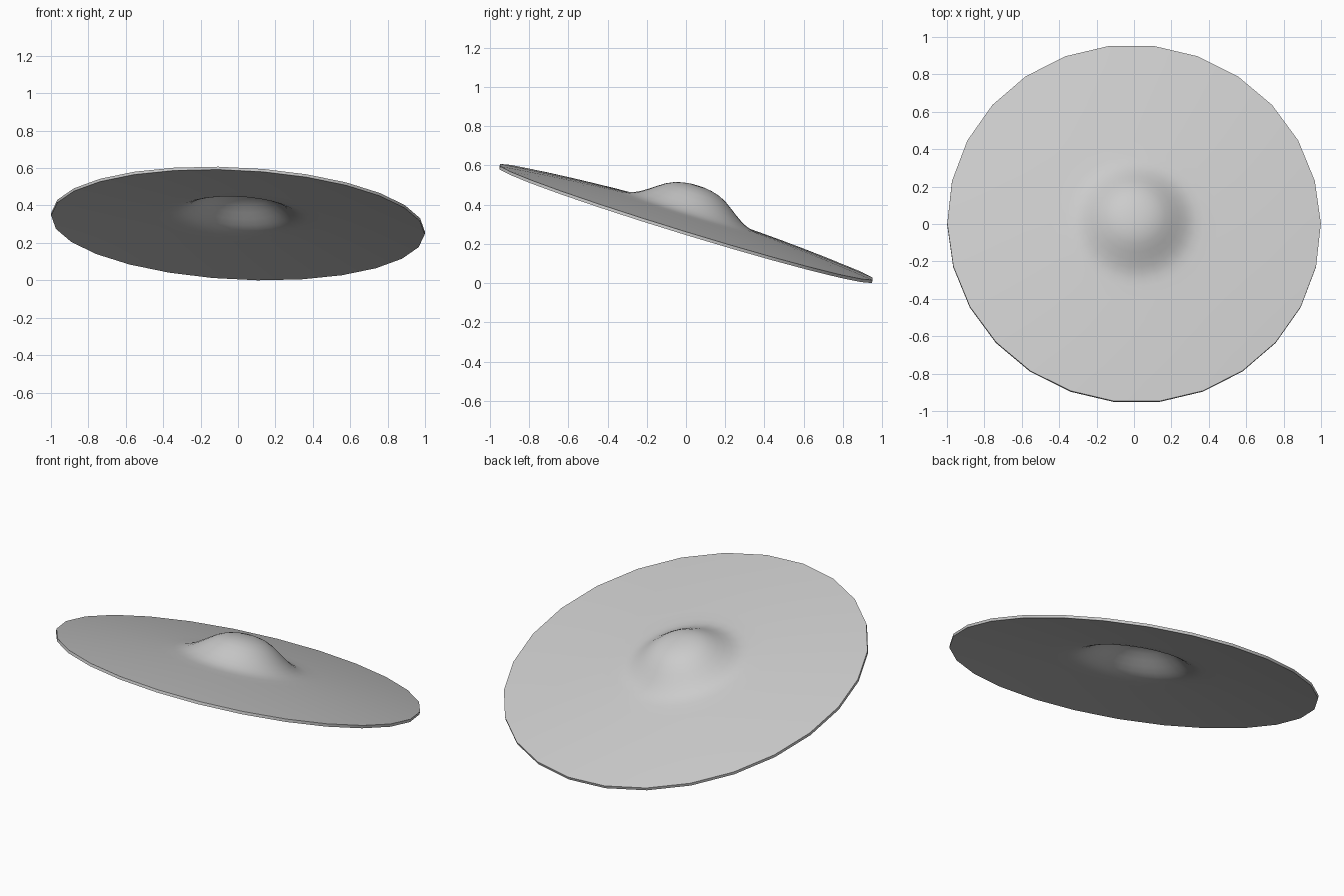
import bpy, bmesh, math
from mathutils import Euler, Vector

if "Cube" in bpy.data.objects:
    bpy.data.objects.remove(bpy.data.objects["Cube"])

SIDES = 26
THICK = 0.016

# half profile of the upper surface: (radius, height) from bell top to rim
top = [(0.0, 0.194), (0.04, 0.193), (0.08, 0.187), (0.12, 0.176), (0.16, 0.157),
       (0.20, 0.130), (0.235, 0.105), (0.27, 0.082), (0.30, 0.067), (0.33, 0.057),
       (0.37, 0.051), (0.45, 0.046), (0.60, 0.036), (0.75, 0.024), (0.90, 0.0105), (1.0, 0.0)]
# closed shell: hollow underside follows the upper surface
profile = top + [(r, h - THICK) for r, h in reversed(top)]

# lathe the profile
bm = bmesh.new()
verts = [bm.verts.new((r, 0, h)) for r, h in profile]
edges = [bm.edges.new(pair) for pair in zip(verts, verts[1:])]
bmesh.ops.spin(bm, geom=verts + edges, cent=(0, 0, 0), axis=(0, 0, 1),
               angle=2 * math.pi, steps=SIDES, use_duplicate=False)
bmesh.ops.remove_doubles(bm, verts=bm.verts, dist=0.0005)
bmesh.ops.dissolve_degenerate(bm, edges=bm.edges, dist=0.0001)
bmesh.ops.recalc_face_normals(bm, faces=bm.faces)

# tilt back and slightly sideways, then rest on the ground
bm.transform(Euler((math.radians(-17), math.radians(2.9), 0)).to_matrix().to_4x4())
lo = Vector([min(v.co[i] for v in bm.verts) for i in range(3)])
hi = Vector([max(v.co[i] for v in bm.verts) for i in range(3)])
mid = (lo + hi) / 2
bmesh.ops.translate(bm, verts=bm.verts, vec=(-mid.x, -mid.y, -lo.z))

mesh = bpy.data.meshes.new("cymbal")
bm.to_mesh(mesh)
bm.free()
cymbal = bpy.data.objects.new("cymbal", mesh)
bpy.context.collection.objects.link(cymbal)
bpy.context.view_layer.objects.active = cymbal
cymbal.select_set(True)
bpy.ops.object.shade_smooth_by_angle(angle=math.radians(35))
